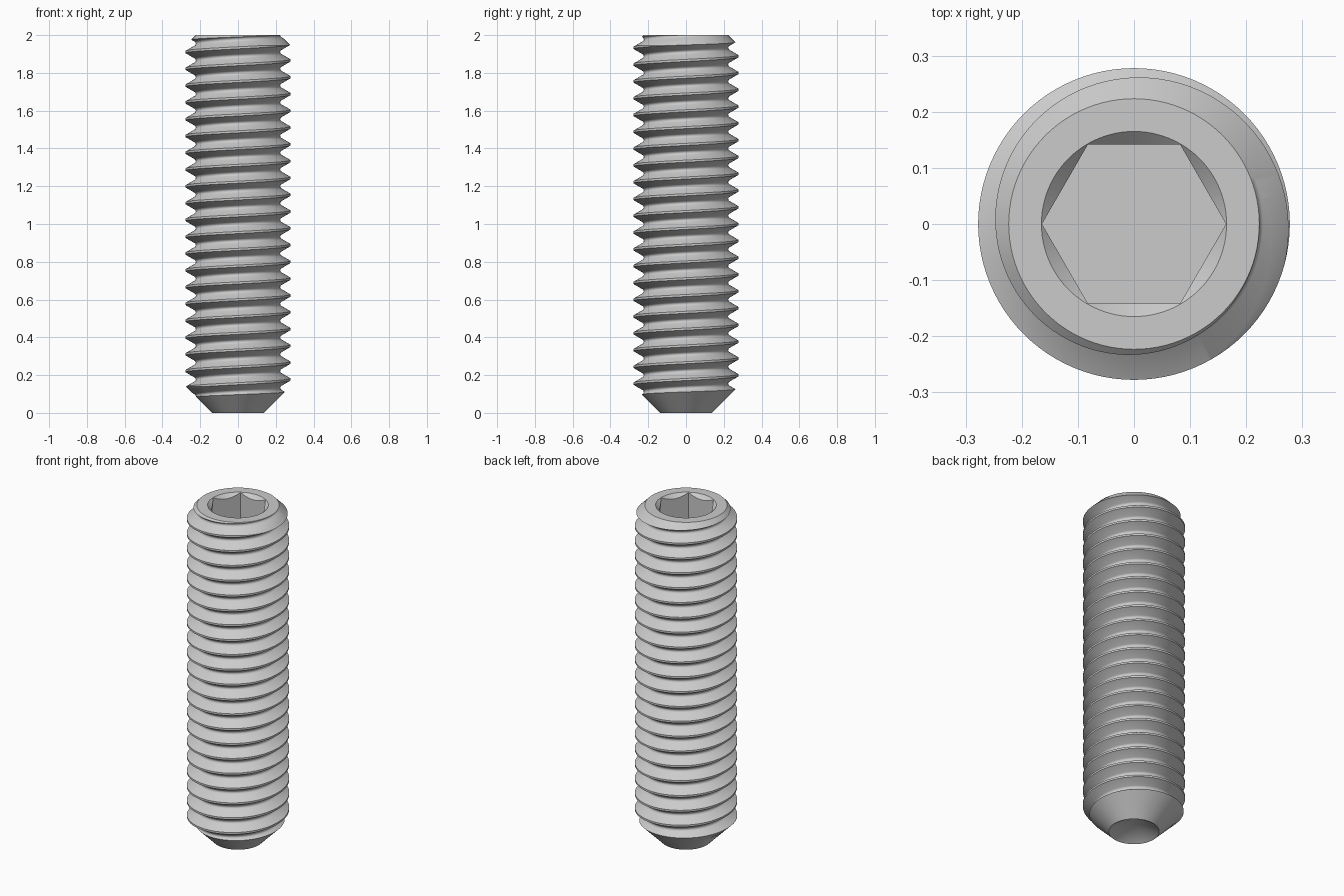
import bpy, bmesh
from math import sin, cos, tau, radians

if "Cube" in bpy.data.objects:
    bpy.data.objects.remove(bpy.data.objects["Cube"])

R, ROOT, PITCH, N = 0.2778, 0.2233, 0.0889, 96
SOCKET_R, SOCKET_DEPTH, CUP_R = 0.164, 0.33, 0.137


def make_object(name, bm):
    bmesh.ops.recalc_face_normals(bm, faces=bm.faces[:])
    me = bpy.data.meshes.new(name)
    bm.to_mesh(me)
    bm.free()
    ob = bpy.data.objects.new(name, me)
    bpy.context.collection.objects.link(ob)
    return ob


def lathe(name, profile, sides):
    """Closed solid of revolution; the profile starts and ends on the axis."""
    bm = bmesh.new()
    rings = []
    for r, z in profile:
        if r == 0:
            rings.append([bm.verts.new((0, 0, z))] * sides)
        else:
            rings.append([bm.verts.new((r * cos(tau * i / sides), r * sin(tau * i / sides), z))
                          for i in range(sides)])
    for a, b in zip(rings, rings[1:]):
        for i in range(sides):
            n = (i + 1) % sides
            bm.faces.new(list(dict.fromkeys((a[i], a[n], b[n], b[i]))))
    return make_object(name, bm)


def thread(name, turns):
    """Right-handed 60 degree thread with flat crests and rounded roots."""
    rho = 0.144 * PITCH
    prof = [(R, -PITCH / 16), (R, PITCH / 16)]
    prof += [(ROOT + rho - rho * cos(radians(a)), PITCH / 2 + rho * sin(radians(a)))
             for a in (-60, -30, 0, 30, 60)]
    k = len(prof)
    z0 = 1.955 - 24 * PITCH
    bm = bmesh.new()
    cols = [[bm.verts.new((r * cos(tau * j / N), r * sin(tau * j / N),
                           z0 + (t + j / N) * PITCH + z))
             for t in range(turns) for r, z in prof] for j in range(N)]
    for j in range(N):
        a = cols[j]
        b = cols[j + 1] if j < N - 1 else cols[0][k:]
        for m in range(min(len(a), len(b)) - 1):
            bm.faces.new((a[m], b[m], b[m + 1], a[m + 1]))
    # close both ends with fans outside the finished length
    rim = [e for e in bm.edges if e.is_boundary]
    for low in (True, False):
        edges = [e for e in rim if (e.verts[0].co.z < 1) == low]
        z = sum(e.verts[0].co.z for e in edges) / len(edges)
        c = bm.verts.new((0, 0, z))
        for e in edges:
            bm.faces.new((e.verts[0], e.verts[1], c))
    return make_object(name, bm)


def boolean(ob, cutter, op):
    mod = ob.modifiers.new(op, 'BOOLEAN')
    mod.operation, mod.solver, mod.object = op, 'EXACT', cutter
    bpy.context.view_layer.objects.active = ob
    bpy.ops.object.modifier_apply(modifier=mod.name)
    bpy.data.objects.remove(cutter)


screw = thread("threaded_set_screw", 28)

# chamfered ends and hollow cup point
boolean(screw, lathe("end_shape", [(0, 0.079), (CUP_R, 0), (0.32, 0.32 - CUP_R),
                                   (0.32, 2 - (0.32 - ROOT)), (ROOT, 2), (0, 2)], N), 'INTERSECT')
# hexagonal socket
boolean(screw, lathe("hex_socket", [(0, 2 - SOCKET_DEPTH), (SOCKET_R, 2 - SOCKET_DEPTH),
                                    (SOCKET_R, 2.1), (0, 2.1)], 6), 'DIFFERENCE')
# countersink at the socket mouth
boolean(screw, lathe("socket_chamfer", [(0, 1.95), (SOCKET_R - 0.049, 1.95),
                                        (SOCKET_R + 0.051, 2.05), (0, 2.05)], N), 'DIFFERENCE')

bpy.ops.object.select_all(action='DESELECT')
screw.select_set(True)
bpy.context.view_layer.objects.active = screw
bpy.ops.object.shade_smooth_by_angle(angle=radians(32))
